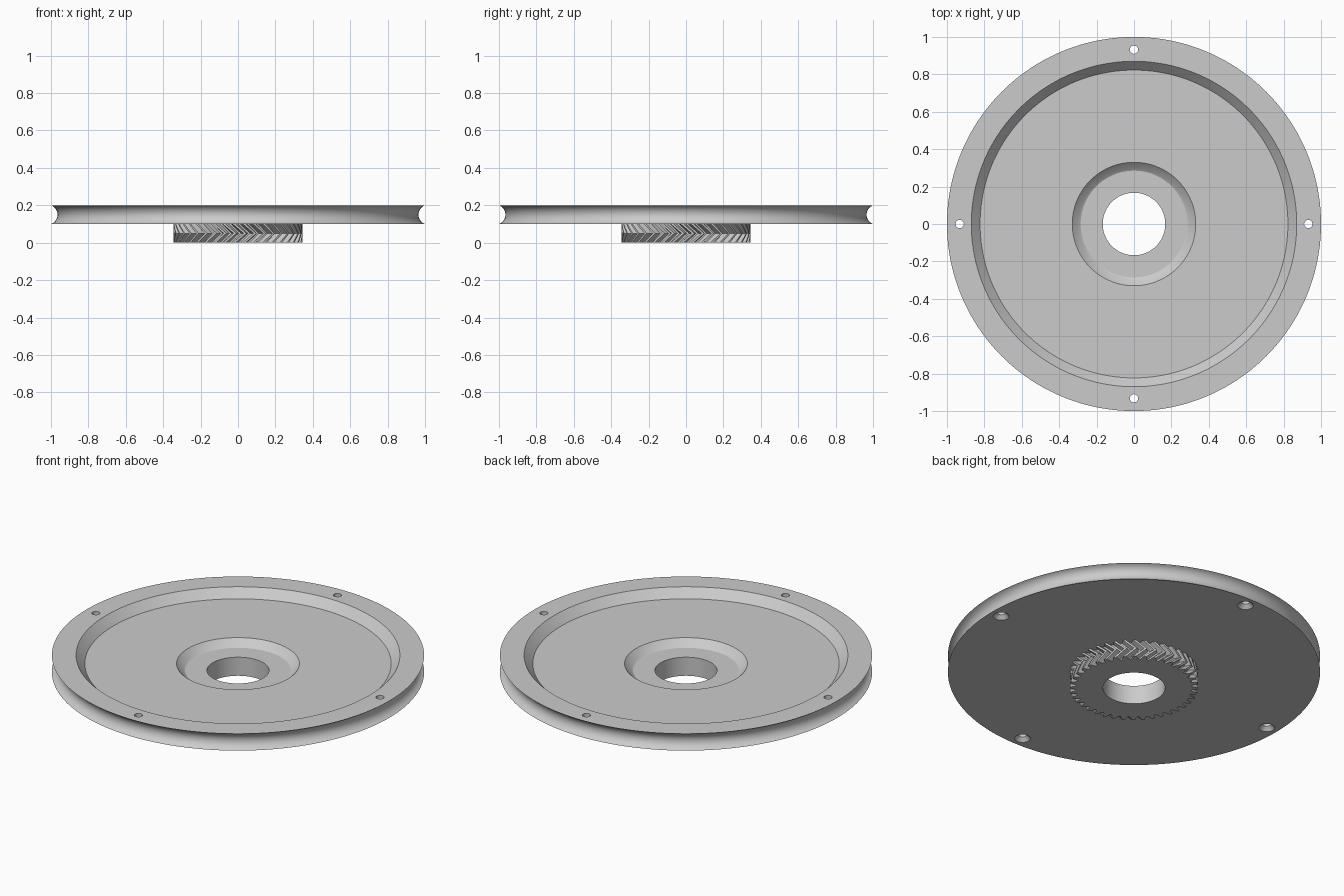
import bpy, bmesh
from math import cos, sin, pi, tau, radians, asin
from mathutils import Matrix

cube = bpy.data.objects.get("Cube")
if cube:
    bpy.data.objects.remove(cube, do_unlink=True)

grey = bpy.data.materials.new("light grey")
grey.use_nodes = True
GREY = (0.6, 0.6, 0.6, 1)
grey.diffuse_color = GREY
grey.node_tree.nodes["Principled BSDF"].inputs["Base Color"].default_value = GREY

BORE = 0.167


def finish(name, bm):
    """Turn a bmesh into a named, coloured object."""
    bmesh.ops.recalc_face_normals(bm, faces=bm.faces)
    mesh = bpy.data.meshes.new(name)
    bm.to_mesh(mesh)
    bm.free()
    mesh.materials.append(grey)
    obj = bpy.data.objects.new(name, mesh)
    bpy.context.collection.objects.link(obj)
    return obj


def bridge(bm, a, b):
    """Join two closed vertex rings with quads."""
    n = len(a)
    for i in range(n):
        j = (i + 1) % n
        bm.faces.new((a[i], a[j], b[j], b[i]))


def smooth(obj, angle):
    bpy.ops.object.select_all(action='DESELECT')
    obj.select_set(True)
    bpy.context.view_layer.objects.active = obj
    bpy.ops.object.shade_smooth_by_angle(angle=radians(angle))


# Wheel: turned section with a dished top, hub recess and grooved rim
profile = [(BORE, 0.10), (BORE, 0.11), (0.285, 0.11), (0.298, 0.118),
           (0.33, 0.15), (0.823, 0.15), (0.87, 0.20), (1, 0.20)]
groove_r, groove_x, half = 0.053, 1.018, 0.0475
sweep = asin(half / groove_r)
steps = 14
for k in range(steps + 1):
    a = sweep * (1 - 2 * k / steps)
    profile.append((groove_x - groove_r * cos(a), 0.15 + groove_r * sin(a)))
profile.append((1, 0.10))

bm = bmesh.new()
SEG = 160
rings = [[bm.verts.new((r * cos(tau * i / SEG), r * sin(tau * i / SEG), z))
          for i in range(SEG)] for r, z in profile]
for k, ring in enumerate(rings):
    bridge(bm, ring, rings[(k + 1) % len(rings)])
wheel = finish("grooved_wheel", bm)


# Four screw holes, countersunk from below
def hole_cutter(name, r_low, r_high, z_low, z_high):
    bm = bmesh.new()
    for i in range(4):
        place = Matrix.Rotation(i * pi / 2, 4, 'Z') @ Matrix.Translation(
            (0.932, 0, (z_low + z_high) / 2))
        bmesh.ops.create_cone(bm, cap_ends=True, segments=32, radius1=r_low,
                              radius2=r_high, depth=z_high - z_low, matrix=place)
    cutter = finish(name, bm)
    cutter.hide_render = True
    mod = wheel.modifiers.new(name, 'BOOLEAN')
    mod.operation = 'DIFFERENCE'
    mod.solver = 'EXACT'
    mod.object = cutter
    return cutter


cutters = [hole_cutter("screw_hole_cutter", 0.022, 0.022, 0.05, 0.25),
           hole_cutter("countersink_cutter", 0.052, 0.018, 0.09, 0.126)]
deps = bpy.context.evaluated_depsgraph_get()
cut_mesh = bpy.data.meshes.new_from_object(wheel.evaluated_get(deps))
wheel.modifiers.clear()
wheel.data = cut_mesh
for c in cutters:
    bpy.data.objects.remove(c, do_unlink=True)
smooth(wheel, 30)

# Herringbone gear under the hub
TEETH, ROOT, TIP, TWIST, HEIGHT, LEVELS = 40, 0.312, 0.345, 0.17, 0.10, 8
tooth = [(0.0, ROOT), (0.24, ROOT), (0.48, TIP), (0.76, TIP)]
outline = [((t + f) * tau / TEETH, r) for t in range(TEETH) for f, r in tooth]

bm = bmesh.new()
layers = []
for k in range(LEVELS + 1):
    turn = TWIST * (1 - abs(2 * k / LEVELS - 1))
    layers.append([bm.verts.new((r * cos(a + turn), r * sin(a + turn),
                                 HEIGHT * k / LEVELS)) for a, r in outline])
for low, high in zip(layers, layers[1:]):
    bridge(bm, low, high)
bore_low, bore_high = [[bm.verts.new((BORE * cos(a), BORE * sin(a), z))
                        for a, r in outline] for z in (0, HEIGHT)]
bridge(bm, bore_low, layers[0])
bridge(bm, bore_high, layers[-1])
bridge(bm, bore_low, bore_high)
gear = finish("herringbone_gear", bm)
smooth(gear, 20)
